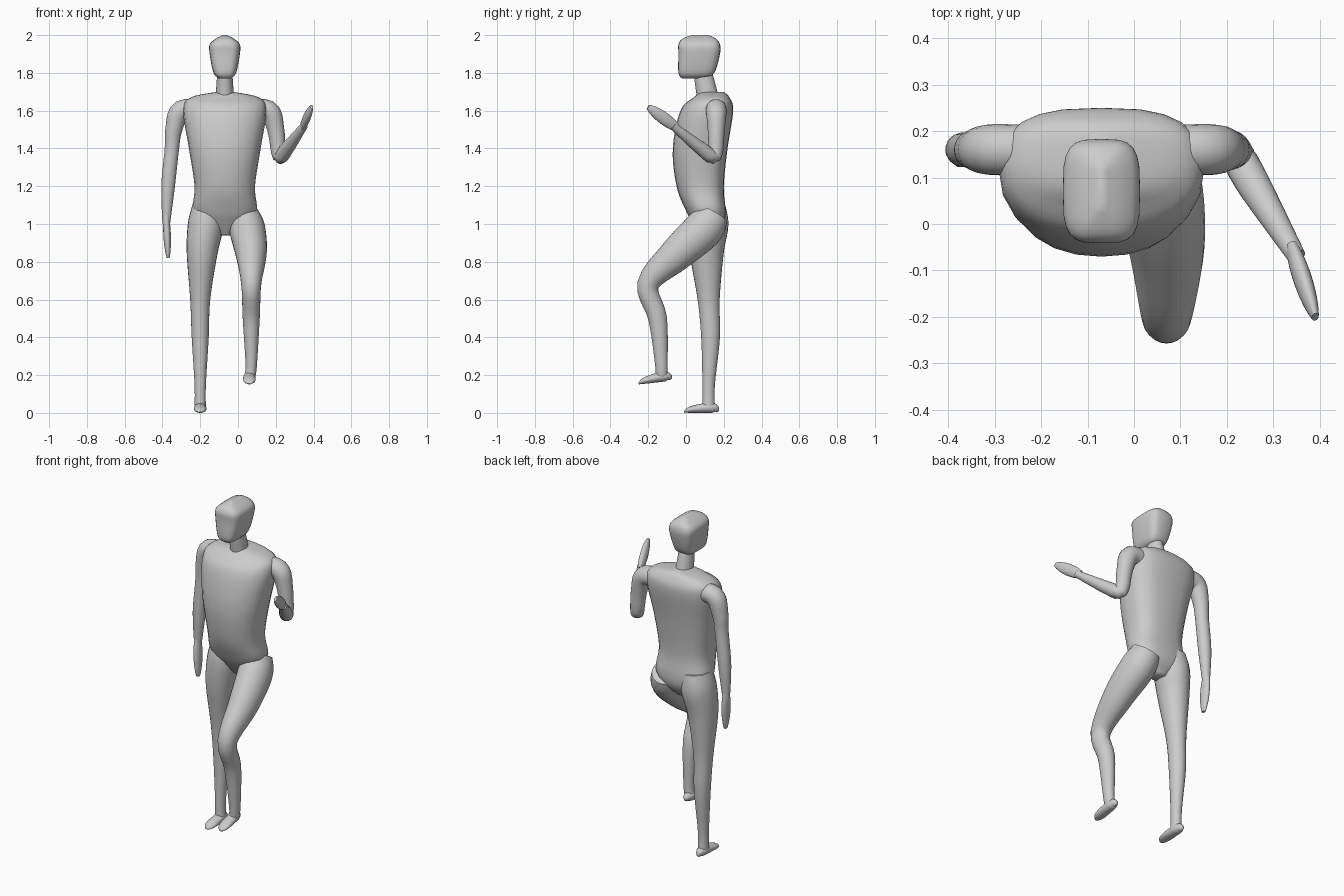
import bpy
import bmesh
import math
from mathutils import Vector

SIDES = 24
STEPS = 5
MIDDLE = -.07
X_AXIS = Vector((1, 0, 0))
Y_AXIS = Vector((0, 1, 0))

cube = bpy.data.objects.get("Cube")
if cube:
    bpy.data.objects.remove(cube, do_unlink=True)

grey = bpy.data.materials.new("plain grey")
grey.use_nodes = True
grey.diffuse_color = (.6, .6, .6, 1)
shader = next(n for n in grey.node_tree.nodes if n.type == 'BSDF_PRINCIPLED')
shader.inputs["Base Color"].default_value = grey.diffuse_color


def refine(rows):
    """Insert smooth in-between rows along a list of section rows."""
    rows = [Vector(row) for row in rows]
    last = len(rows) - 1
    result = []
    for i in range(last):
        start, end = rows[i], rows[i + 1]
        slope_start = (end - rows[max(i - 1, 0)]) / 2
        slope_end = (rows[min(i + 2, last)] - start) / 2
        gap = end - start
        for step in range(STEPS):
            t = step / STEPS
            result.append(start + slope_start * t
                          + (gap * 3 - slope_start * 2 - slope_end) * t ** 2
                          + (slope_start + slope_end - gap * 2) * t ** 3)
    result.append(rows[last])
    return result


def squash(value, power):
    """One coordinate of a rounded box outline; a power of two is a circle."""
    return math.copysign(abs(value) ** (2 / power), value)


def skin(name, rings):
    """Join rings of points into a closed, smoothly shaded surface."""
    bm = bmesh.new()
    loops = [[bm.verts.new(point) for point in ring] for ring in rings]
    for low, high in zip(loops, loops[1:]):
        for k in range(SIDES):
            bm.faces.new((low[k - 1], low[k], high[k], high[k - 1]))
    bm.faces.new(loops[0])
    bm.faces.new(loops[-1])
    bmesh.ops.recalc_face_normals(bm, faces=bm.faces)
    mesh = bpy.data.meshes.new(name)
    bm.to_mesh(mesh)
    bm.free()
    mesh.materials.append(grey)
    part = bpy.data.objects.new(name, mesh)
    bpy.context.collection.objects.link(part)
    bpy.ops.object.select_all(action='DESELECT')
    part.select_set(True)
    bpy.context.view_layer.objects.active = part
    bpy.ops.object.shade_smooth_by_angle(angle=math.radians(60))


def section(centre, across, along, front=2, back=2):
    """Points of one ring, with its own roundness before and behind."""
    ring = []
    for k in range(SIDES):
        angle = math.tau * k / SIDES
        c, s = math.cos(angle), math.sin(angle)
        power = back if s > 0 else front
        ring.append(centre + across * squash(c, power)
                    + along * squash(s, power))
    return ring


def trunk(name, rows, front, back):
    """Level sections given as height, half width, front y and back y."""
    rings = []
    for height, half, near, far in refine(rows):
        centre = Vector((MIDDLE, (near + far) / 2, height))
        rings.append(section(centre, X_AXIS * half,
                             Y_AXIS * (far - near) / 2, front, back))
    skin(name, rings)


def tube(name, centres, widths, depths, axis=X_AXIS):
    """Sections square to a path; widths are measured near the given axis."""
    rings = []
    last = len(centres) - 1
    for i, centre in enumerate(centres):
        ahead = centres[min(i + 1, last)] - centres[max(i - 1, 0)]
        ahead.normalize()
        across = (axis - ahead * axis.dot(ahead)).normalized()
        along = ahead.cross(across)
        rings.append(section(centre, across * widths[i], along * depths[i]))
    skin(name, rings)


def limb(name, joints, radii, axis, depth):
    rows = refine([(*joint, radius) for joint, radius in zip(joints, radii)])
    sizes = [row[3] for row in rows]
    tube(name, [row.xyz for row in rows], sizes,
         [size * depth for size in sizes], axis)


def hand(name, wrist, tip):
    """A flat paddle, narrow at the wrist and rounded at the tip."""
    steps = [i / SIDES for i in range(SIDES + 1)]
    centres = [Vector(wrist).lerp(Vector(tip), t) for t in steps]
    breadth = [.033 * math.sqrt(math.sin(math.pi * (.15 + .8 * t)))
               for t in steps]
    tube(name, centres, [size * .6 for size in breadth], breadth)


def foot(name, heel, toe):
    """A flat-soled wedge, high at the heel and wider at the toe."""
    centres, widths, heights = [], [], []
    for i in range(SIDES + 1):
        t = i / SIDES
        rounding = math.sqrt(max(1 - (2 * t - 1) ** 4, .05))
        widths.append((.03 + .005 * t) * rounding)
        heights.append((.033 - .018 * t) * rounding)
        sole = Vector(heel).lerp(Vector(toe), t)
        centres.append(sole + Vector((0, 0, heights[-1])))
    tube(name, centres, widths, heights)


# Torso, neck and head
trunk("torso", [
    (.94, .03, .08, .16), (1, .12, .04, .2), (1.07, .17, 0, .21),
    (1.2, .16, -.05, .2), (1.4, .19, -.07, .22), (1.6, .22, -.03, .25),
    (1.67, .18, .04, .23), (1.7, .04, .08, .2)], front=2.2, back=2.8)
trunk("neck", [(1.65, .05, .06, .18), (1.8, .04, .04, .14)], front=2, back=2)
trunk("head", [
    (1.77, .03, -.02, .1), (1.8, .06, -.04, .15), (1.9, .08, -.04, .18),
    (1.95, .08, -.04, .18), (1.98, .05, -.02, .16), (2, .01, .03, .12)],
    front=3.6, back=3.6)

# Arms share their shoulders and thickness; right hangs, left bends
arm_radii = (.05, .055, .045, .038, .036, .02)
forearms = {
    "right": [(-.35, .16, 1.4), (-.37, .16, 1.2), (-.38, .16, 1)],
    "left": [(.22, .15, 1.36), (.26, .08, 1.4), (.35, -.07, 1.52)],
}
for side, forearm in forearms.items():
    sign = 1 if side == "left" else -1
    shoulder = [(MIDDLE + sign * reach, .16, height)
                for reach, height in ((.1, 1.6), (.23, 1.6), (.27, 1.5))]
    limb(side + "_arm", shoulder + forearm, arm_radii, Y_AXIS, depth=1)
hand("right_hand", (-.38, .16, 1.05), (-.37, .15, .82))
hand("left_hand", (.34, -.05, 1.51), (.39, -.2, 1.62))

# Legs share their thickness; right stands, left is raised
leg_radii = (.08, .095, .082, .053, .045, .03, .03)
standing = [(-.16, .12, 1.1), (-.17, .12, 1), (-.19, .11, .85),
            (-.2, .12, .6), (-.2, .13, .4), (-.2, .12, .15), (-.2, .12, .03)]
raised = [(.03, .14, 1.05), (.05, .09, .97), (.07, -.05, .84),
          (.07, -.2, .68), (.07, -.15, .5), (.07, -.13, .25),
          (.06, -.13, .19)]
limb("right_leg", standing, leg_radii, X_AXIS, depth=1.1)
limb("left_leg", raised, leg_radii, X_AXIS, depth=1.1)
foot("right_foot", (-.2, .17, 0), (-.2, -.01, 0))
foot("left_foot", (.06, -.08, .17), (.06, -.25, .15))
